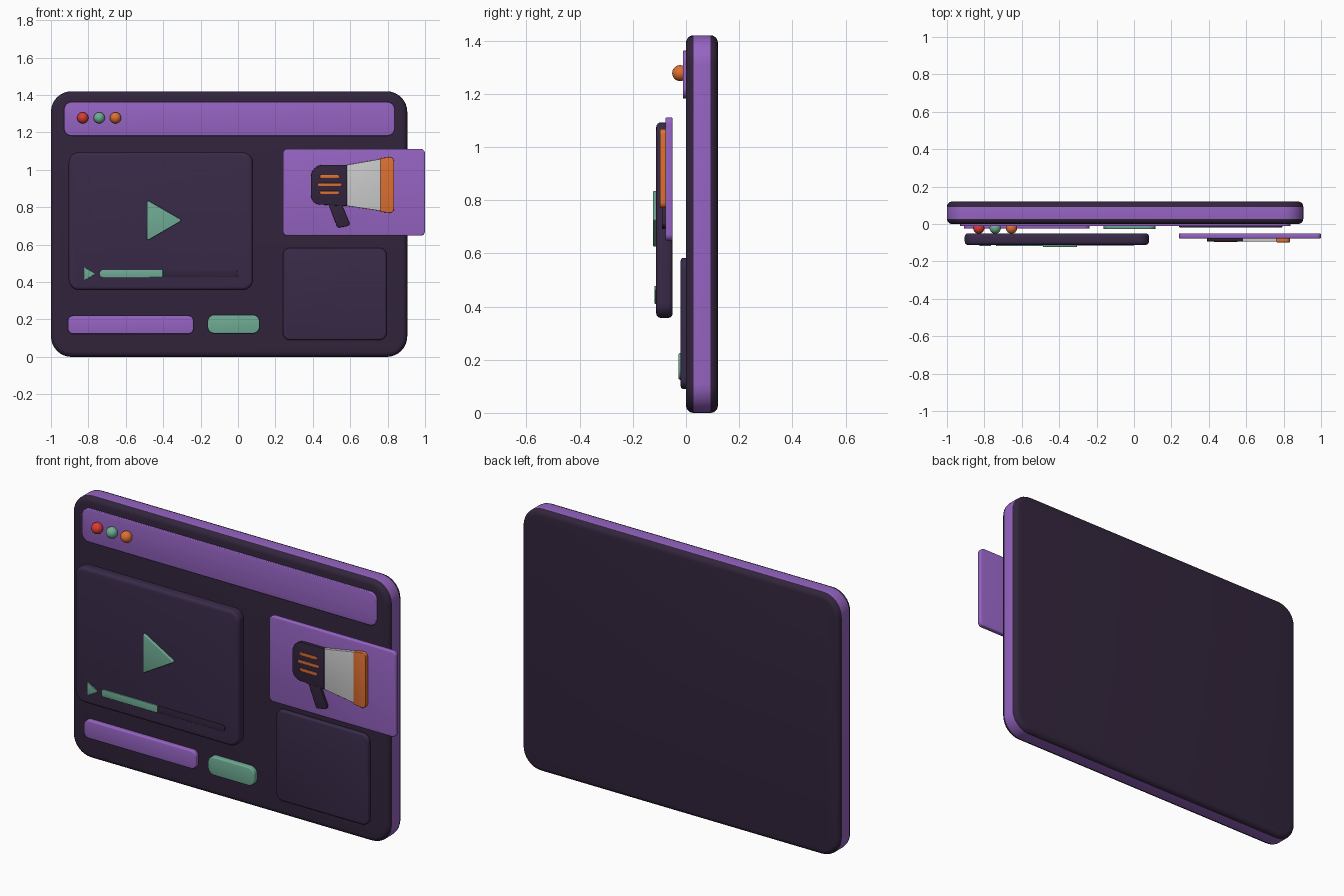
import bpy, bmesh, math
from mathutils import Vector

if "Cube" in bpy.data.objects:
    bpy.data.objects.remove(bpy.data.objects["Cube"])


def material(name, rgb):
    m = bpy.data.materials.new(name)
    m.diffuse_color = (*rgb, 1)
    m.use_nodes = True
    m.node_tree.nodes["Principled BSDF"].inputs["Base Color"].default_value = m.diffuse_color
    return m


DARK = material("dark", (0.032, 0.018, 0.045))
PANEL = material("panel", (0.041, 0.023, 0.065))
PURPLE = material("purple", (0.305, 0.127, 0.546))
GREEN = material("green", (0.16, 0.413, 0.296))
ORANGE = material("orange", (0.73, 0.162, 0.032))
RED = material("red", (0.68, 0.045, 0.032))


def fillet(corners, seg=8):
    """Round each (x, z, radius) corner of a convex outline."""
    out, n = [], len(corners)
    for i, (x, z, r) in enumerate(corners):
        p = Vector((x, z))
        if r == 0:
            out.append(p)
            continue
        a = (Vector(corners[i - 1][:2]) - p).normalized()
        b = (Vector(corners[(i + 1) % n][:2]) - p).normalized()
        half = a.angle(b) / 2
        c = p + (a + b).normalized() * (r / math.sin(half))
        start = p + a * (r / math.tan(half)) - c
        end = p + b * (r / math.tan(half)) - c
        turn = math.atan2(start.x * end.y - start.y * end.x, start.dot(end))
        for k in range(seg + 1):
            t = turn * k / seg
            out.append(c + Vector((start.x * math.cos(t) - start.y * math.sin(t),
                                   start.x * math.sin(t) + start.y * math.cos(t))))
    return out


def plate(name, corners, y0, y1, mat, bevel=0.004, seg=3, side_mat=None):
    """Extrude a filleted outline from y0 (front) to y1, with softened rims."""
    pts = fillet(corners)
    bm = bmesh.new()
    face = bm.faces.new([bm.verts.new((p.x, y0, p.y)) for p in pts])
    ext = bmesh.ops.extrude_face_region(bm, geom=[face], use_keep_orig=True)
    for v in ext["geom"]:
        if isinstance(v, bmesh.types.BMVert):
            v.co.y = y1
    bmesh.ops.recalc_face_normals(bm, faces=bm.faces[:])
    if bevel:
        rims = [e for e in bm.edges if abs(e.verts[0].co.y - e.verts[1].co.y) < 1e-6]
        bmesh.ops.bevel(bm, geom=rims, offset=bevel, segments=seg, profile=0.5,
                        affect='EDGES', clamp_overlap=True)
    bm.normal_update()
    if side_mat:
        for f in bm.faces:
            f.material_index = int(abs(f.normal.y) < 0.05)
    me = bpy.data.meshes.new(name)
    bm.to_mesh(me)
    bm.free()
    for m in (mat, side_mat):
        if m:
            me.materials.append(m)
    ob = bpy.data.objects.new(name, me)
    bpy.context.collection.objects.link(ob)
    smooth(ob)
    return ob


def smooth(ob):
    bpy.ops.object.select_all(action='DESELECT')
    ob.select_set(True)
    bpy.context.view_layer.objects.active = ob
    bpy.ops.object.shade_smooth_by_angle(angle=math.radians(35))


def box(x0, x1, z0, z1, r):
    return [(x0, z0, r), (x1, z0, r), (x1, z1, r), (x0, z1, r)]


# Window body with a purple band round its edge, and the title bar
plate("window_body", box(-1, 0.905, 0, 1.42, 0.11), 0, 0.12, DARK, 0.028, 5, PURPLE)
plate("title_bar", box(-0.93, 0.838, 1.182, 1.363, 0.04), -0.012, 0.01, PURPLE)

# Title bar dots
for name, x, mat in (("red_dot", -0.83, RED), ("green_dot", -0.742, GREEN),
                     ("orange_dot", -0.655, ORANGE)):
    bpy.ops.mesh.primitive_uv_sphere_add(segments=32, ring_count=16, radius=0.03,
                                         location=(x, -0.022, 1.278))
    dot = bpy.context.object
    dot.name = name
    dot.data.materials.append(mat)
    smooth(dot)

# Floating video panel with play button and progress bar
plate("video_panel", box(-0.905, 0.08, 0.357, 1.093, 0.055), -0.112, -0.05, PANEL, 0.018, 4)
plate("play_button", [(-0.487, 0.62, 0.008), (-0.297, 0.73, 0.008), (-0.487, 0.84, 0.008)],
      -0.124, -0.105, GREEN)
plate("small_play_button", [(-0.825, 0.407, 0.004), (-0.76, 0.444, 0.004),
                            (-0.825, 0.481, 0.004)], -0.118, -0.105, GREEN, 0.002)
plate("progress_track", box(-0.738, 0, 0.427, 0.463, 0.014), -0.115, -0.105, DARK, 0.002)
plate("progress_fill", [(-0.738, 0.425, 0.014), (-0.402, 0.425, 0.003),
                        (-0.402, 0.465, 0.003), (-0.738, 0.465, 0.014)],
      -0.118, -0.105, GREEN, 0.002)

# Lower buttons and side panel
plate("wide_button", box(-0.91, -0.237, 0.123, 0.221, 0.03), -0.025, 0.01, PURPLE, 0.006)
plate("small_button", box(-0.163, 0.116, 0.125, 0.225, 0.038), -0.028, 0.01, GREEN, 0.006)
plate("side_panel", box(0.24, 0.795, 0.09, 0.583, 0.04), -0.02, 0.01, PANEL, 0.01)

# Floating advert card
plate("advert_card", box(0.24, 1.0, 0.648, 1.112, 0.024), -0.077, -0.05, PURPLE, 0.006)

# Megaphone picture on the card
plate("megaphone_body", [(0.39, 0.817, 0.05), (0.583, 0.807, 0), (0.583, 1.027, 0),
                         (0.39, 1.027, 0.065)], -0.093, -0.074, DARK, 0.003)
plate("megaphone_handle", [(0.475, 0.84, 0), (0.532, 0.69, 0.015), (0.602, 0.702, 0.015),
                           (0.545, 0.84, 0)], -0.091, -0.074, DARK, 0.003)
plate("megaphone_cone", [(0.583, 0.807, 0), (0.765, 0.78, 0), (0.765, 1.059, 0),
                         (0.583, 1.027, 0)], -0.093, -0.074, None, 0.002)
plate("megaphone_rim", [(0.762, 0.775, 0.006), (0.834, 0.768, 0.022),
                        (0.834, 1.072, 0.022), (0.762, 1.062, 0.006)],
      -0.098, -0.074, ORANGE, 0.003)
for i, (x0, x1) in enumerate(((0.437, 0.541), (0.427, 0.553), (0.437, 0.541))):
    z = 0.964 - 0.043 * i
    plate("megaphone_stripe", box(x0, x1, z - 0.008, z + 0.008, 0.007),
          -0.096, -0.085, ORANGE, 0.002)
